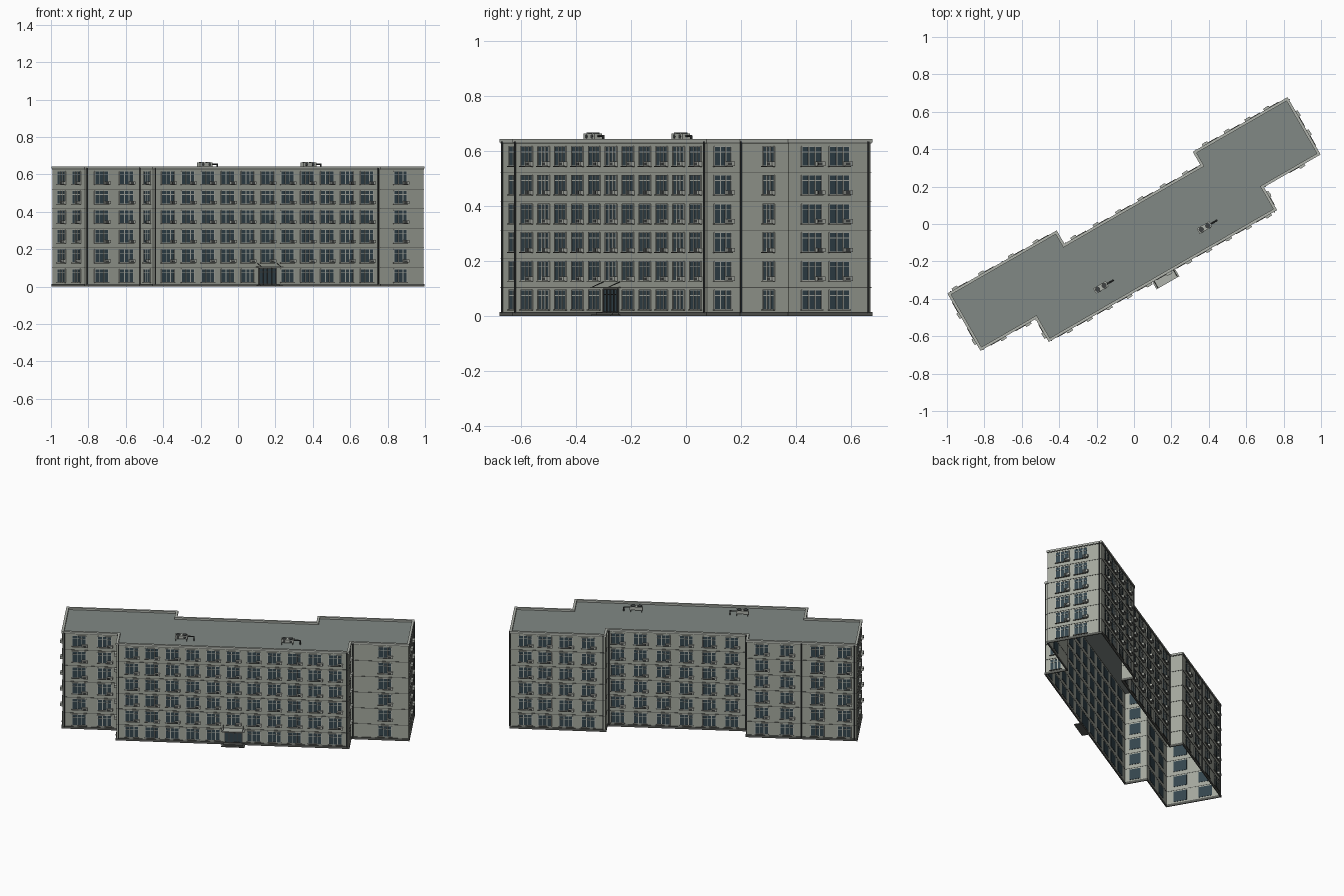
import bpy, bmesh, math
from mathutils import Matrix, Vector

cube = bpy.data.objects.get("Cube")
if cube:
    bpy.data.objects.remove(cube)

TURN = Matrix.Rotation(math.radians(30), 4, 'Z')
FLOOR = 0.1045
FLOORS = 6
ROOF_Z = 0.628


def material(name, r, g, b):
    m = bpy.data.materials.new(name)
    m.use_nodes = True
    m.diffuse_color = (r, g, b, 1)
    m.node_tree.nodes["Principled BSDF"].inputs["Base Color"].default_value = (r, g, b, 1)
    return m


WALL = material("grey plaster", 0.37, 0.39, 0.34)
ROOF = material("roof felt", 0.22, 0.25, 0.235)
TRIM = material("light trim", 0.43, 0.45, 0.41)
DARK = material("dark stone", 0.10, 0.105, 0.095)
GLASS = material("slate glass", 0.035, 0.06, 0.075)
METAL = material("dark metal", 0.05, 0.055, 0.055)

# Footprint, counter-clockwise, before the building is turned
OUTLINE = [Vector(p) for p in (
    (-1.045, -.172), (-.705, -.172), (-.705, -.313), (.695, -.313),
    (.695, -.172), (1.045, -.172), (1.045, .172), (.47, .172),
    (.47, .09), (-.38, .09), (-.38, .172), (-1.045, .172))]
COUNT = len(OUTLINE)


def finish(bm, name, mat):
    mesh = bpy.data.meshes.new(name)
    bm.to_mesh(mesh)
    bm.free()
    mesh.materials.append(mat)
    obj = bpy.data.objects.new(name, mesh)
    obj.matrix_world = TURN
    bpy.context.collection.objects.link(obj)
    return obj


def box(bm, frame, x, y, z):
    """Box between (min, max) pairs in the given frame."""
    mid = Vector([(a + b) / 2 for a, b in (x, y, z)])
    size = [b - a for a, b in (x, y, z)]
    bmesh.ops.create_cube(bm, size=1, matrix=frame @ Matrix.Translation(mid) @ Matrix.Diagonal((*size, 1)))


def rod(bm, a, b, radius, sides=8):
    a, b = Vector(a), Vector(b)
    turn = (b - a).to_track_quat('Z', 'Y').to_matrix().to_4x4()
    bmesh.ops.create_cone(bm, cap_ends=True, segments=sides, radius1=radius, radius2=radius,
                          depth=(b - a).length, matrix=Matrix.Translation((a + b) / 2) @ turn)


def edge_dir(i):
    return (OUTLINE[(i + 1) % COUNT] - OUTLINE[i % COUNT]).normalized()


def offset(dist):
    """Footprint moved outward by dist."""
    pts = []
    for i, p in enumerate(OUTLINE):
        d0, d1 = edge_dir(i - 1), edge_dir(i)
        pts.append(p + dist * Vector((d0.y + d1.y, -d0.x - d1.x)))
    return pts


def band(bm, z0, z1, outer, inner):
    """Closed ring following the footprint."""
    profile = ((outer, z0), (outer, z1), (inner, z1), (inner, z0))
    loops = [[bm.verts.new((p.x, p.y, z)) for p in offset(d)] for d, z in profile]
    for k in range(4):
        a, b = loops[k], loops[(k + 1) % 4]
        for i in range(COUNT):
            j = (i + 1) % COUNT
            bm.faces.new((a[i], a[j], b[j], b[i]))


def wall_frame(i):
    """x runs along the wall, y points inward."""
    d = edge_dir(i)
    m = Matrix(((d.x, -d.y, 0, 0), (d.y, d.x, 0, 0), (0, 0, 1, 0), (0, 0, 0, 1)))
    return Matrix.Translation(OUTLINE[i].to_3d()) @ m


# Open-bottomed wall shell
bm = bmesh.new()
low = [bm.verts.new((p.x, p.y, 0)) for p in OUTLINE]
high = [bm.verts.new((p.x, p.y, 0.635)) for p in OUTLINE]
for i in range(COUNT):
    j = (i + 1) % COUNT
    bm.faces.new((low[i], low[j], high[j], high[i]))
finish(bm, "walls", WALL)

# Flat roof, parapet, plinth and floor courses
bm = bmesh.new()
bm.faces.new([bm.verts.new((p.x, p.y, ROOF_Z)) for p in OUTLINE])
finish(bm, "roof", ROOF)
bm = bmesh.new()
band(bm, 0.631, 0.643, 0.005, -0.010)
finish(bm, "parapet", TRIM)
bm = bmesh.new()
band(bm, 0.627, 0.631, 0.003, -0.001)
for k in range(1, FLOORS):
    band(bm, FLOOR * k - 0.0025, FLOOR * k, 0.002, -0.001)
finish(bm, "floor_courses", DARK)
bm = bmesh.new()
band(bm, 0, 0.015, 0.005, -0.001)
finish(bm, "plinth", DARK)


def spread(a, b, n):
    return [a + (b - a) * i / (n - 1) for i in range(n)]


# Window columns per wall: (wall number, positions along the building, width)
COLUMNS = [
    (0, (-.943, -.79), .084), (1, (-.25,), .07), (2, spread(-.614, .614, 11), .08),
    (3, (-.248,), .07), (4, (.902,), .08), (5, (-.077, .04), .084),
    (6, (.953, .837, .709, .574), .08), (8, spread(.405, -.285, 6), .08),
    (10, (-.471, -.624, -.807, -.97), .08), (11, (.076, -.085), .084)]

glass, frames, sills, coolers, grilles = [bmesh.new() for _ in range(5)]
for wall, spots, width in COLUMNS:
    frame, d, start = wall_frame(wall), edge_dir(wall), OUTLINE[wall]
    for s in spots:
        along = (s - start.x) * d.x if abs(d.x) > .5 else (s - start.y) * d.y
        for k in range(FLOORS):
            if wall == 2 and k == 0 and abs(s) < .01:
                continue  # the entrance takes this place
            z0, z1 = 0.024 + FLOOR * k, 0.094 + FLOOR * k
            x0, x1 = along - width / 2, along + width / 2
            box(glass, frame, (x0, x1), (-.002, .002), (z0, z1))
            # casement bars: one transom, two uprights, outer edges
            t = .0022
            bar_z = z0 + .72 * (z1 - z0)
            for x in (x0, x0 + .36 * width, x0 + .68 * width, x1):
                box(frames, frame, (x - t, x + t), (-.004, 0), (z0, z1))
            for z in (z0, bar_z, z1):
                box(frames, frame, (x0, x1), (-.004, 0), (z - t * .7, z + t * .7))
            box(sills, frame, (x0 - .004, x1 + .004), (-.008, 0), (z0 - .004, z0 - .001))
            # cooling unit at the lower right corner
            if k:
                c0, c1 = x1 - .026, x1 + .008
                box(coolers, frame, (c0, c1), (-.016, -.003), (z0 - .001, z0 + .015))
                box(grilles, frame, (c0 + .004, c0 + .022), (-.017, -.016), (z0 + .002, z0 + .012))
finish(glass, "window_glass", GLASS)
finish(frames, "window_frames", TRIM)
finish(sills, "window_sills", DARK)
finish(coolers, "cooling_units", TRIM)
finish(grilles, "cooling_grilles", METAL)

# Drainpipes near the corners and on the long rear wing
bm = bmesh.new()
PIPES = [(0, .012), (1, .01), (2, .012), (2, 1.388), (4, .012), (5, .332),
         (6, .56), (8, .012), (8, .838), (10, .33), (10, .65)]
for wall, along in PIPES:
    f = wall_frame(wall)
    rod(bm, f @ Vector((along, -.005, .01)), f @ Vector((along, -.005, .635)), .004)
finish(bm, "drainpipes", METAL)

# Entrance: double door, frame, step, hung canopy
front = Matrix.Translation((0, -.313, 0))
bm = bmesh.new()
box(bm, front, (-.052, .052), (-.003, .002), (.012, .098))
finish(bm, "entrance_door", GLASS)
bm = bmesh.new()
for x in (-.052, -.026, 0, .026, .052):
    box(bm, front, (x - .002, x + .002), (-.007, 0), (.012, .098))
for z in (.015, .078, .097):
    box(bm, front, (-.052, .052), (-.006, 0), (z - .002, z + .002))
finish(bm, "door_frame", METAL)
bm = bmesh.new()
box(bm, front, (-.07, .07), (-.045, 0), (0, .006))
box(bm, front, (-.06, .06), (-.03, 0), (.006, .012))
finish(bm, "entrance_steps", DARK)
bm = bmesh.new()
box(bm, front, (-.07, .07), (-.05, 0), (.101, .106))
finish(bm, "entrance_canopy", TRIM)
bm = bmesh.new()
for x in (-.06, .06):
    rod(bm, front @ Vector((x, -.046, .105)), front @ Vector((x, 0, .124)), .0018, 6)
finish(bm, "canopy_rods", METAL)

# Two rooftop ventilation units, each with twin fans and a duct
body, fans, ducts = bmesh.new(), bmesh.new(), bmesh.new()
for u in (-.32, .32):
    f = Matrix.Translation((u, -.205, 0))
    box(body, f, (-.042, .036), (-.016, .016), (.643, .663))
    for x in (-.036, .03):
        for y in (-.012, .012):
            rod(ducts, f @ Vector((x, y, ROOF_Z)), f @ Vector((x, y, .644)), .002, 6)
    for x in (-.023, .017):
        rod(fans, f @ Vector((x, 0, .662)), f @ Vector((x, 0, .667)), .014, 16)
        rod(fans, f @ Vector((x, -.0175, .653)), f @ Vector((x, -.015, .653)), .008, 12)
    rod(ducts, f @ Vector((.036, 0, .655)), f @ Vector((.075, 0, .655)), .004)
    rod(ducts, f @ Vector((.073, 0, .655)), f @ Vector((.073, 0, ROOF_Z)), .004)
finish(body, "roof_vent_bodies", TRIM)
finish(fans, "roof_vent_fans", METAL)
finish(ducts, "roof_vent_ducts", METAL)
